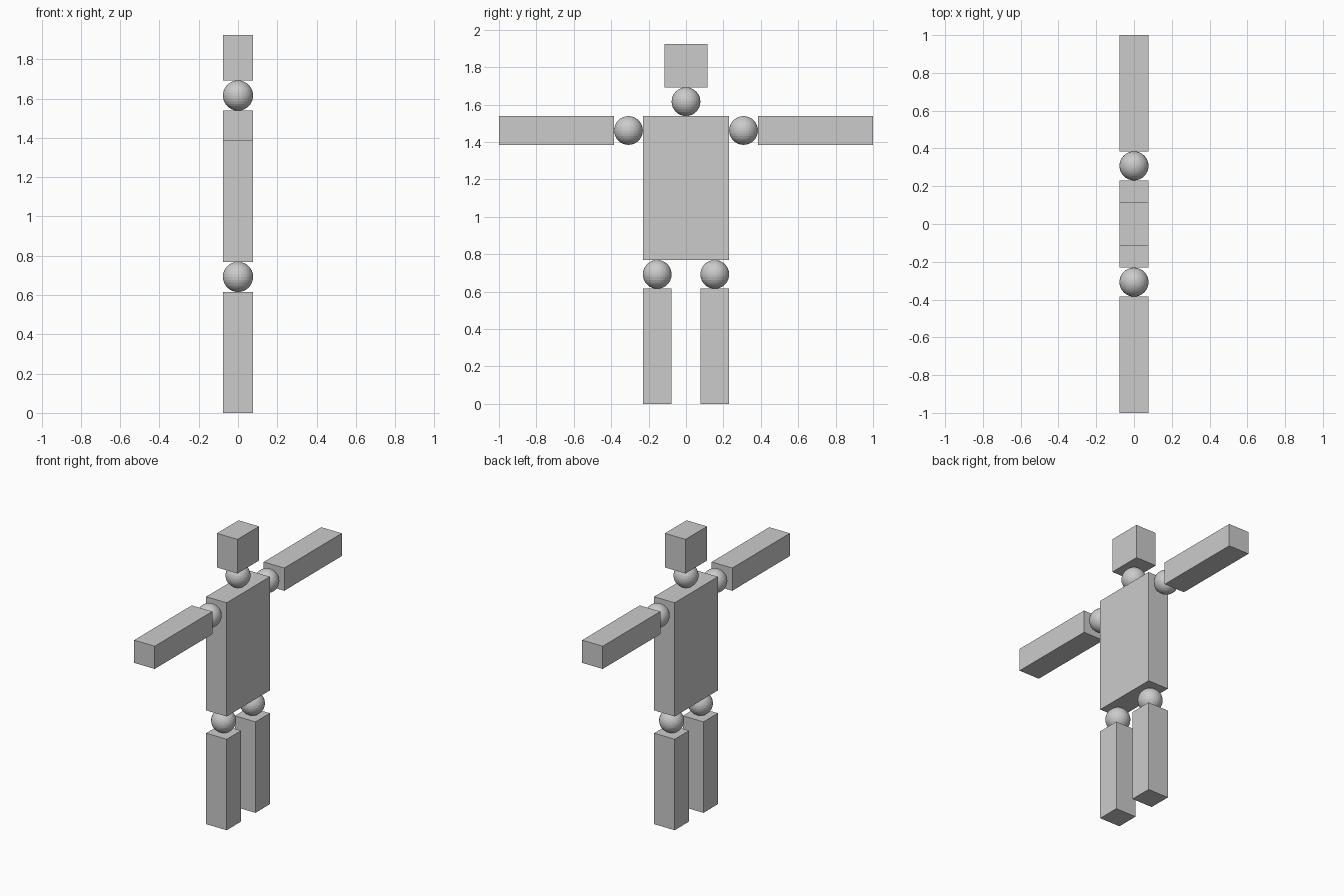
import bpy

if "Cube" in bpy.data.objects:
    bpy.data.objects.remove(bpy.data.objects["Cube"])

U = 2 / 26  # half the thickness of every part

grey = bpy.data.materials.new("light_grey")
grey.diffuse_color = (0.6, 0.6, 0.6, 1)
grey.use_nodes = True
grey.node_tree.nodes["Principled BSDF"].inputs["Base Color"].default_value = grey.diffuse_color


def finish(name):
    obj = bpy.context.object
    obj.name = name
    obj.data.materials.append(grey)
    return obj


def box(name, y, z, width, height):
    """Box two units thick, with its bottom at height z."""
    bpy.ops.mesh.primitive_cube_add(size=1, location=(0, y * U, (z + height / 2) * U))
    obj = finish(name)
    obj.scale = (2 * U, width * U, height * U)
    bpy.ops.object.transform_apply(location=False, rotation=False, scale=True)


def ball(name, y, z):
    """Faceted joint ball, one unit in radius."""
    bpy.ops.mesh.primitive_uv_sphere_add(segments=32, ring_count=16, radius=U,
                                         location=(0, y * U, z * U))
    finish(name)


# Body, neck and head
box("torso", 0, 10, 6, 10)
ball("neck_joint", 0, 21)
box("head", 0, 22, 3, 3)

# Mirrored limbs
for side, s in (("left", 1), ("right", -1)):
    ball(side + "_hip_joint", 2 * s, 9)
    box(side + "_leg", 2 * s, 0, 2, 8)
    ball(side + "_shoulder_joint", 4 * s, 19)
    box(side + "_arm", 9 * s, 18, 8, 2)
